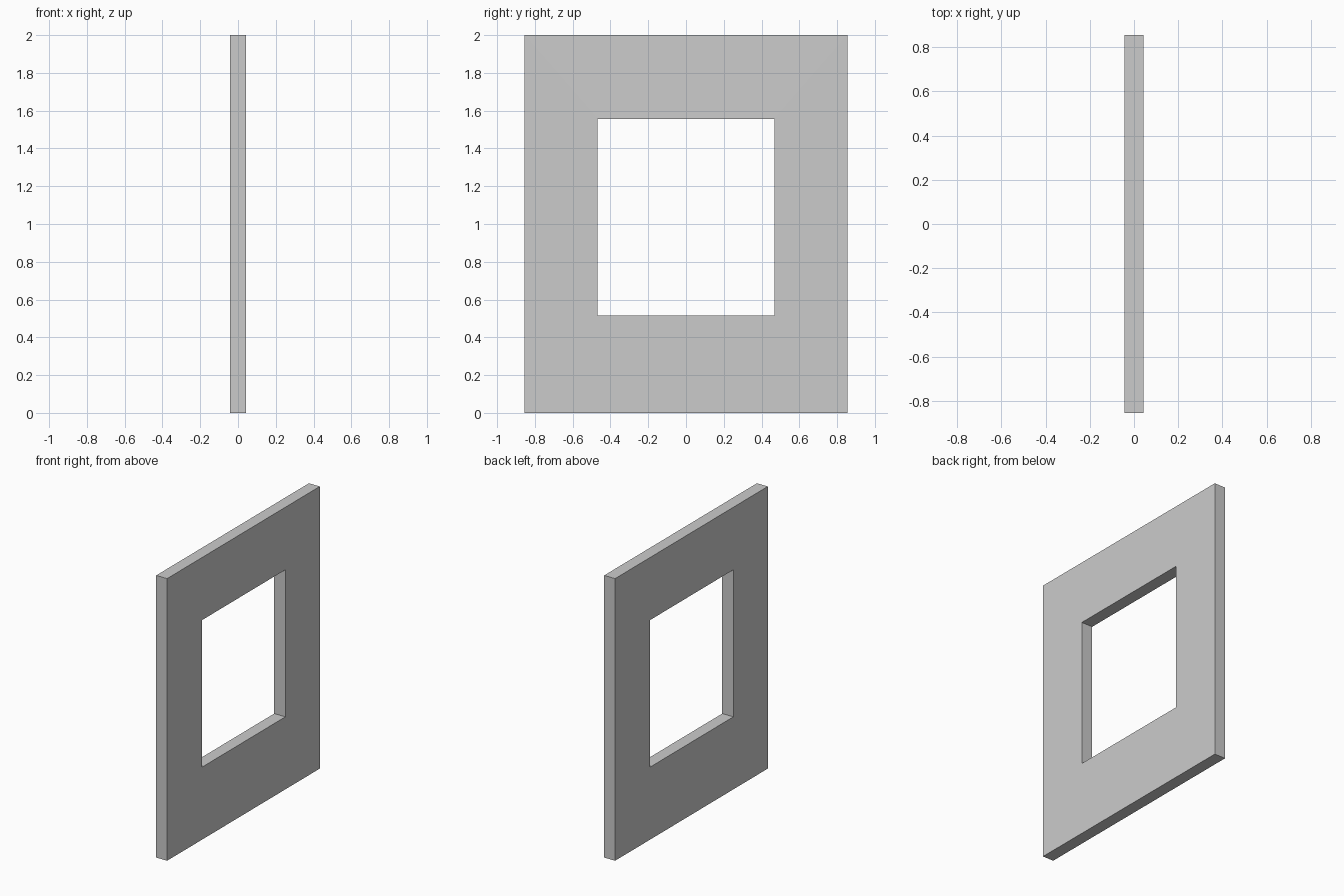
import bpy, bmesh

if "Cube" in bpy.data.objects:
    bpy.data.objects.remove(bpy.data.objects["Cube"])

# Frame cross-section: (half width y, bottom z, top z, half thickness x)
OUTER = (0.855, 0.0, 2.0, 0.0425)
INNER = (0.468, 0.515, 1.557, 0.0435)


def loop(bm, spec, side):
    w, z0, z1, t = spec
    return [bm.verts.new((side * t, y, z))
            for y, z in ((-w, z0), (w, z0), (w, z1), (-w, z1))]


bm = bmesh.new()
# Four rectangular loops going round the frame's cross-section
rings = [loop(bm, OUTER, 1), loop(bm, INNER, 1),
         loop(bm, INNER, -1), loop(bm, OUTER, -1)]
for r in range(4):
    a, b = rings[r], rings[(r + 1) % 4]
    for i in range(4):
        j = (i + 1) % 4
        bm.faces.new((a[i], a[j], b[j], b[i]))
bmesh.ops.recalc_face_normals(bm, faces=bm.faces)

# Flat wall panel with a window opening
mesh = bpy.data.meshes.new("window_wall_panel")
bm.to_mesh(mesh)
bm.free()
panel = bpy.data.objects.new("window_wall_panel", mesh)
bpy.context.collection.objects.link(panel)
